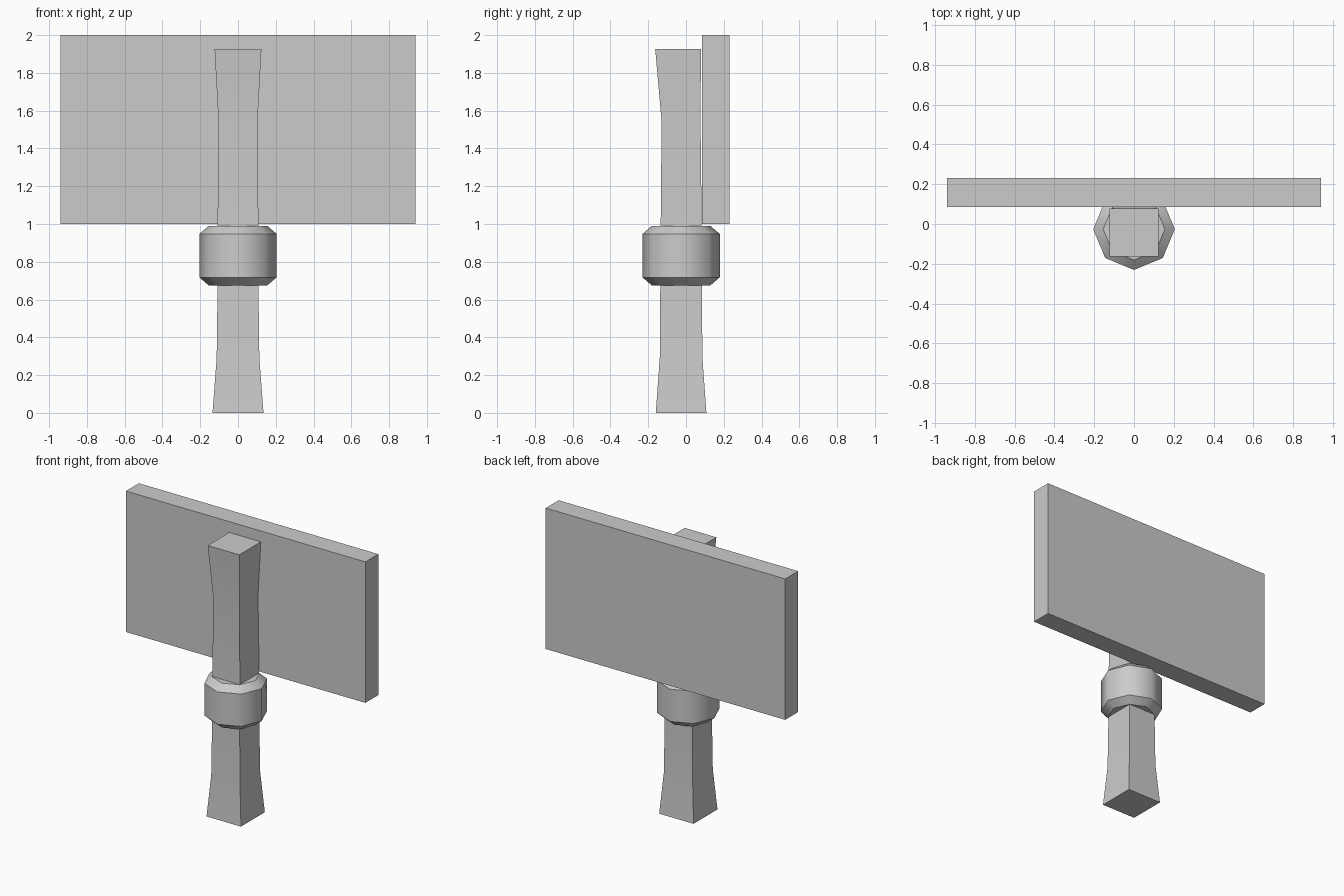
import bpy, bmesh, math

if "Cube" in bpy.data.objects:
    bpy.data.objects.remove(bpy.data.objects["Cube"])


def loft(name, rings, sharp_rings=False):
    """Skin a stack of equal-sized point rings and cap both ends."""
    bm = bmesh.new()
    loops = [[bm.verts.new(p) for p in ring] for ring in rings]
    n = len(loops[0])
    for a, b in zip(loops, loops[1:]):
        for i in range(n):
            j = (i + 1) % n
            bm.faces.new((a[i], a[j], b[j], b[i])).smooth = True
    bm.faces.new(loops[0][::-1])
    bm.faces.new(loops[-1])
    # rings are hard edges on the collar, corners are hard edges on the posts
    for e in bm.edges:
        level = abs(e.verts[0].co.z - e.verts[1].co.z) < 1e-5
        e.smooth = level != sharp_rings
    for ring in (loops[0], loops[-1]):
        for i in range(n):
            bm.edges.get((ring[i], ring[(i + 1) % n])).smooth = False
    mesh = bpy.data.meshes.new(name)
    bm.to_mesh(mesh)
    bm.free()
    obj = bpy.data.objects.new(name, mesh)
    bpy.context.collection.objects.link(obj)
    return obj


def square(z, half_x, y0, y1):
    return [(-half_x, y0, z), (half_x, y0, z), (half_x, y1, z), (-half_x, y1, z)]


def octagon(z, r, cy=-0.026):
    return [(r * math.cos(k * math.pi / 4), cy + r * math.sin(k * math.pi / 4), z)
            for k in range(8)]


# Square post, flared at the foot and at the top
loft("post", [square(0.0, 0.135, -0.16, 0.108),
              square(0.29, 0.113, -0.139, 0.087),
              square(0.68, 0.108, -0.136, 0.084),
              square(1.0, 0.108, -0.134, 0.083),
              square(1.54, 0.103, -0.129, 0.077),
              square(1.927, 0.124, -0.163, 0.079)])

# Eight-sided collar with chamfered rims
loft("collar", [octagon(0.675, 0.155), octagon(0.718, 0.205),
                octagon(0.947, 0.205), octagon(0.99, 0.155)], sharp_rings=True)

# Flat sign board behind the post
bpy.ops.mesh.primitive_cube_add(size=1, location=(0, 0.158, 1.5))
board = bpy.context.object
board.name = "sign_board"
board.scale = (1.88, 0.145, 1.0)
bpy.ops.object.transform_apply(location=False, rotation=False, scale=True)
